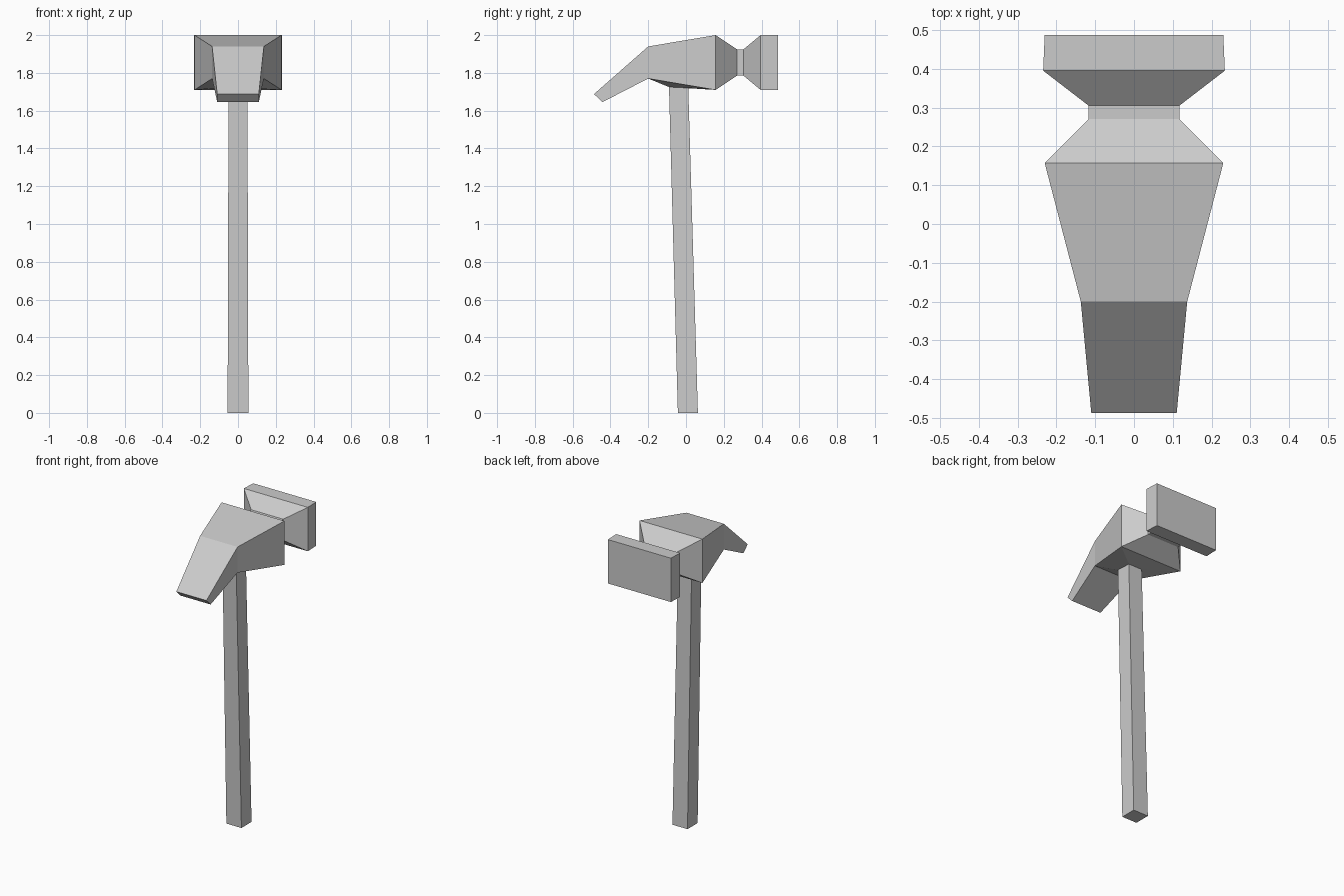
import bpy, bmesh

if "Cube" in bpy.data.objects:
    bpy.data.objects.remove(bpy.data.objects["Cube"])


def ring(bm, hw, front, back=None):
    """Four corners: left/right at point 'front', right/left at point 'back', as (y, z)."""
    (y0, z0), (y1, z1) = front, back
    return [bm.verts.new(c) for c in
            ((-hw, y0, z0), (hw, y0, z0), (hw, y1, z1), (-hw, y1, z1))]


def bridge(bm, a, b, skip=()):
    for i in range(4):
        if i not in skip:
            j = (i + 1) % 4
            bm.faces.new((a[i], a[j], b[j], b[i]))


def finish(bm, name):
    bmesh.ops.recalc_face_normals(bm, faces=bm.faces)
    mesh = bpy.data.meshes.new(name)
    bm.to_mesh(mesh)
    bm.free()
    obj = bpy.data.objects.new(name, mesh)
    bpy.context.collection.objects.link(obj)
    return obj


# Handle outline where it meets the head: half width, front and back (y, z)
SOCKET = (0.05, (-0.09, 1.725), (0.012, 1.72))

# Head: rectangular sections from claw tip to striking face
# half width, bottom (y, z), top (y, z)
sections = [
    (0.11, (-0.443, 1.645), (-0.487, 1.688)),
    (0.137, (-0.20, 1.77), (-0.20, 1.94)),
    (0.23, (0.157, 1.71), (0.157, 2.0)),
    (0.117, (0.27, 1.785), (0.27, 1.925)),
    (0.117, (0.305, 1.785), (0.305, 1.925)),
    (0.234, (0.395, 1.71), (0.395, 2.0)),
    (0.23, (0.487, 1.71), (0.487, 2.0)),
]
bm = bmesh.new()
rings = [ring(bm, *s) for s in sections]
for k in range(len(rings) - 1):
    bridge(bm, rings[k], rings[k + 1], skip=(0,) if k == 1 else ())
bm.faces.new(rings[0])
bm.faces.new(rings[-1])

# Underside of the body, drawn down to the handle outline
under = [rings[1][0], rings[1][1], rings[2][1], rings[2][0]]
bridge(bm, under, ring(bm, *SOCKET))
finish(bm, "hammer_head")

# Handle: slanted, tapering square bar, open where it enters the head
bm = bmesh.new()
base = ring(bm, 0.055, (-0.043, 0.0), (0.063, 0.0))
bridge(bm, base, ring(bm, *SOCKET))
bm.faces.new(base)
finish(bm, "handle")
